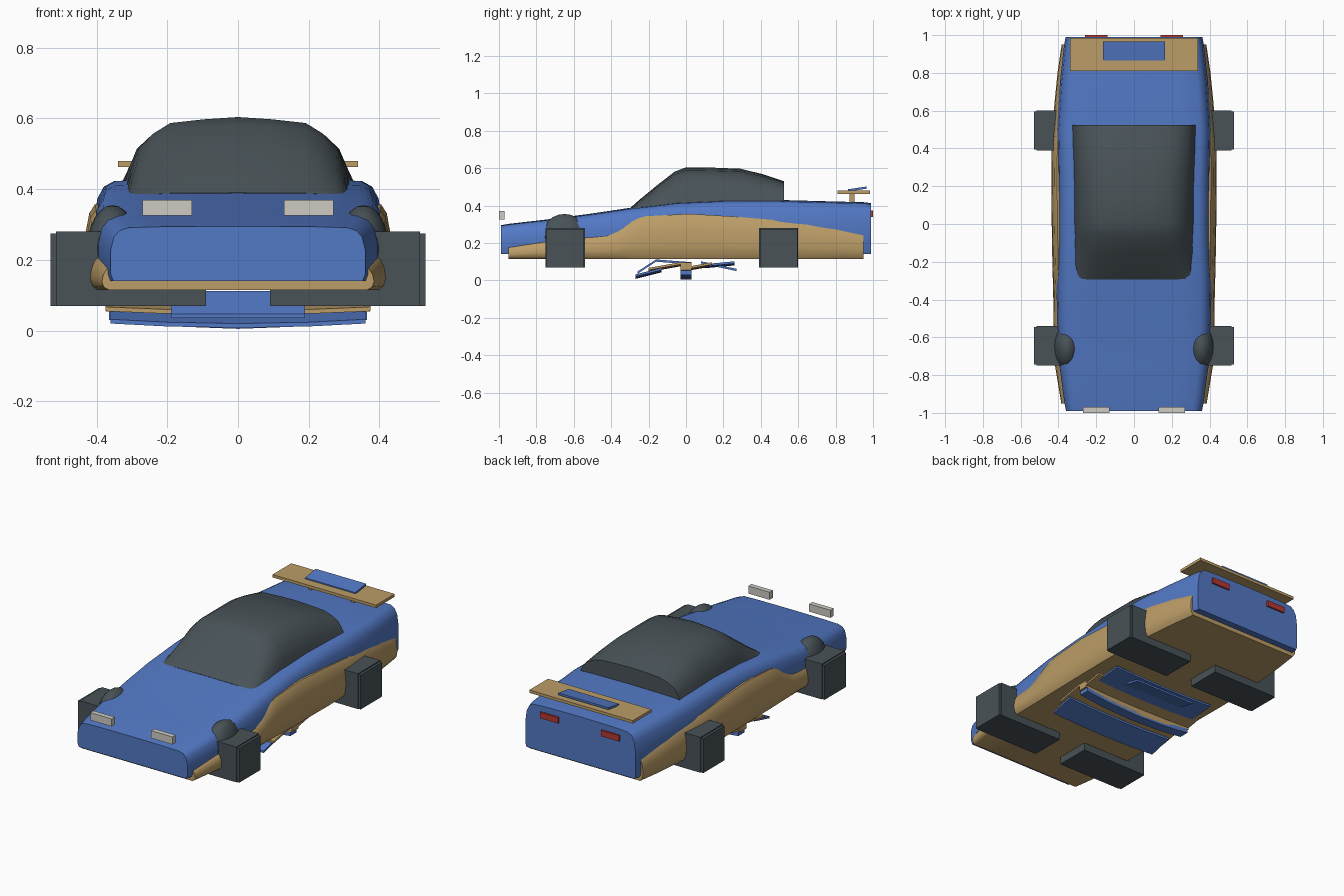
import bpy, bmesh, math
from mathutils import Vector

cube = bpy.data.objects.get("Cube")
if cube:
    bpy.data.objects.remove(cube, do_unlink=True)


def material(name, rgb):
    m = bpy.data.materials.new(name)
    m.use_nodes = True
    m.diffuse_color = (*rgb, 1)
    m.node_tree.nodes["Principled BSDF"].inputs["Base Color"].default_value = (*rgb, 1)
    return m


BLUE = material("blue paint", (0.085, 0.19, 0.56))
TAN = material("tan trim", (0.50, 0.335, 0.135))
DARK = material("dark grey", (0.065, 0.085, 0.095))
WHITE = material("off white", (0.62, 0.60, 0.55))
RED = material("tail red", (0.46, 0.04, 0.03))


def finish(name, bm, mat, smooth=None):
    bmesh.ops.recalc_face_normals(bm, faces=bm.faces)
    mesh = bpy.data.meshes.new(name)
    bm.to_mesh(mesh)
    bm.free()
    mesh.materials.append(mat)
    ob = bpy.data.objects.new(name, mesh)
    bpy.context.scene.collection.objects.link(ob)
    if smooth:
        bpy.ops.object.select_all(action="DESELECT")
        ob.select_set(True)
        bpy.context.view_layer.objects.active = ob
        bpy.ops.object.shade_smooth_by_angle(angle=math.radians(smooth))
    return ob


def box(name, mat, lo, hi):
    bm = bmesh.new()
    lo, hi = Vector(lo), Vector(hi)
    for v in bmesh.ops.create_cube(bm, size=1)["verts"]:
        v.co = (lo + hi) / 2 + v.co * (hi - lo)
    return finish(name, bm, mat)


def loft(name, mat, stations, half_section, smooth=40):
    """Mirror each half section across x = 0 and skin the closed rings along y."""
    bm = bmesh.new()
    rings = []
    for st in stations:
        half = half_section(*st[1:])
        ring = half + [(-x, z) for x, z in reversed(half) if x > 1e-5]
        rings.append([bm.verts.new((x, st[0], z)) for x, z in ring])
    n = len(rings[0])
    for a, b in zip(rings, rings[1:]):
        for i in range(n):
            j = (i + 1) % n
            bm.faces.new((a[i], a[j], b[j], b[i]))
    bm.faces.new(rings[0])
    bm.faces.new(rings[-1])
    return finish(name, bm, mat, smooth)


def ellipsoid(name, mat, centre, radii):
    bm = bmesh.new()
    bmesh.ops.create_uvsphere(bm, u_segments=20, v_segments=12, radius=1)
    for v in bm.verts:
        v.co = Vector(centre) + v.co * Vector(radii)
    return finish(name, bm, mat, 60)


def plank(name, mat, near, far, half_width, thick=0.012, sag=0.0):
    """Thin sloping plate spanning x between two (y, z) edges, bowed down in the middle."""
    bm = bmesh.new()
    rows = []
    for f in (-1, -0.55, 0, 0.55, 1):
        drop = sag * (1 - f * f)
        rows.append([bm.verts.new((f * half_width, y, z - drop + t)) for (y, z), t in
                     ((near, 0), (far, 0), (far, thick), (near, thick))])
    for a, b in zip(rows, rows[1:]):
        for i in range(4):
            j = (i + 1) % 4
            bm.faces.new((a[i], a[j], b[j], b[i]))
    bm.faces.new(rows[0])
    bm.faces.new(rows[-1])
    return finish(name, bm, mat, 40)


# Upper body shell: half width, bottom, top
def body_section(w, bottom, top):
    k = (top - bottom) / 0.28
    return [(0, top), (0.6 * w, top - 0.002 * k), (0.86 * w, top - 0.007 * k),
            (0.93 * w, top - 0.022 * k), (0.975 * w, top - 0.055 * k),
            (w, top - 0.12 * k), (w, bottom + 0.02), (0.98 * w, bottom), (0, bottom)]


loft("body_shell", BLUE, [
    (-0.99, 0.36, 0.14, 0.295), (-0.95, 0.368, 0.14, 0.302),
    (-0.75, 0.395, 0.14, 0.325), (-0.50, 0.408, 0.14, 0.358),
    (-0.30, 0.41, 0.14, 0.388), (-0.05, 0.402, 0.14, 0.418),
    (0.20, 0.402, 0.14, 0.43), (0.50, 0.408, 0.14, 0.43),
    (0.75, 0.392, 0.14, 0.423), (0.95, 0.37, 0.14, 0.418),
    (0.99, 0.362, 0.14, 0.413)], body_section)


# Lower body and side skirts: half width, top edge
def skirt_section(w, top):
    b = 0.115
    h = top - b
    return [(0, b), (0.95 * w, b), (0.985 * w, b + 0.12 * h), (w, b + 0.35 * h),
            (0.99 * w, b + 0.65 * h), (0.965 * w, b + 0.9 * h), (0.93 * w, top), (0, top)]


loft("lower_body", TAN, [
    (-0.95, 0.385, 0.18), (-0.75, 0.418, 0.21), (-0.58, 0.425, 0.232),
    (-0.42, 0.427, 0.247), (-0.36, 0.428, 0.275), (-0.29, 0.43, 0.32),
    (-0.22, 0.432, 0.343), (0.02, 0.436, 0.356), (0.25, 0.438, 0.342),
    (0.45, 0.436, 0.325), (0.65, 0.42, 0.308), (0.80, 0.405, 0.285),
    (0.95, 0.383, 0.255)], skirt_section)


# Cabin: half width, base, top
def cabin_section(w, base, top):
    h = top - base
    return [(0, top), (0.3 * w, top - 0.03 * h), (0.6 * w, top - 0.08 * h),
            (0.75 * w, top - 0.22 * h), (0.88 * w, top - 0.42 * h),
            (0.95 * w, top - 0.7 * h), (w, base), (0, base)]


loft("cabin", DARK, [
    (-0.295, 0.308, 0.375, 0.390), (-0.25, 0.312, 0.38, 0.430),
    (-0.15, 0.316, 0.385, 0.512), (-0.06, 0.318, 0.385, 0.582),
    (0.0, 0.32, 0.39, 0.604), (0.14, 0.322, 0.39, 0.603),
    (0.29, 0.325, 0.40, 0.597), (0.41, 0.327, 0.41, 0.568),
    (0.525, 0.328, 0.42, 0.53)], cabin_section)

# Wheels, fenders and lamps on both sides
for side, s in (("left", 1), ("right", -1)):
    def pair_box(name, mat, x0, x1, y0, y1, z0, z1):
        box(f"{side}_{name}", mat, (min(s * x0, s * x1), y0, z0), (max(s * x0, s * x1), y1, z1))

    for end, y in (("front", -0.645), ("rear", 0.495)):
        pair_box(f"{end}_wheel", DARK, 0.09, 0.515, y - 0.105, y + 0.105, 0.07, 0.28)
        pair_box(f"{end}_hub_face", DARK, 0.515, 0.53, y - 0.1, y + 0.1, 0.07, 0.274)
    ellipsoid(f"{side}_front_fender", DARK, (s * 0.355, -0.65, 0.23), (0.072, 0.125, 0.125))
    ellipsoid(f"{side}_rear_fender", DARK, (s * 0.372, 0.495, 0.23), (0.055, 0.09, 0.105))
    pair_box("headlamp", WHITE, 0.13, 0.27, -1.0, -0.97, 0.325, 0.37)
    pair_box("tail_lamp", RED, 0.14, 0.26, 0.98, 1.0, 0.34, 0.375)
    pair_box("wing_strut", TAN, 0.13, 0.15, 0.875, 0.9, 0.41, 0.465)

# Rear wing
box("rear_wing", TAN, (-0.34, 0.81, 0.463), (0.34, 0.985, 0.48))
plank("wing_flap", BLUE, (0.865, 0.475), (0.965, 0.49), 0.165)

# Underbody frame: a bowed cross beam with sloping planks either side
plank("cross_beam", TAN, (-0.03, 0.055), (0.03, 0.055), 0.375, 0.04, 0.04)
plank("cross_beam_keel", BLUE, (-0.03, 0.03), (0.03, 0.03), 0.365, 0.025, 0.025)
plank("front_blade_low", BLUE, (-0.27, 0.02), (-0.13, 0.055), 0.36, 0.012, 0.012)
plank("front_blade_mid", TAN, (-0.2, 0.055), (-0.03, 0.085), 0.375, 0.012, 0.01)
plank("front_blade_high", BLUE, (-0.26, 0.035), (-0.16, 0.1), 0.19)
plank("front_link", BLUE, (-0.16, 0.1), (0.03, 0.085), 0.34)
plank("rear_blade_mid", TAN, (0.03, 0.065), (0.14, 0.085), 0.375, 0.012, 0.01)
plank("rear_blade_low", BLUE, (0.08, 0.09), (0.27, 0.05), 0.2)
plank("rear_blade_high", BLUE, (0.1, 0.075), (0.26, 0.09), 0.34, 0.012, 0.01)
